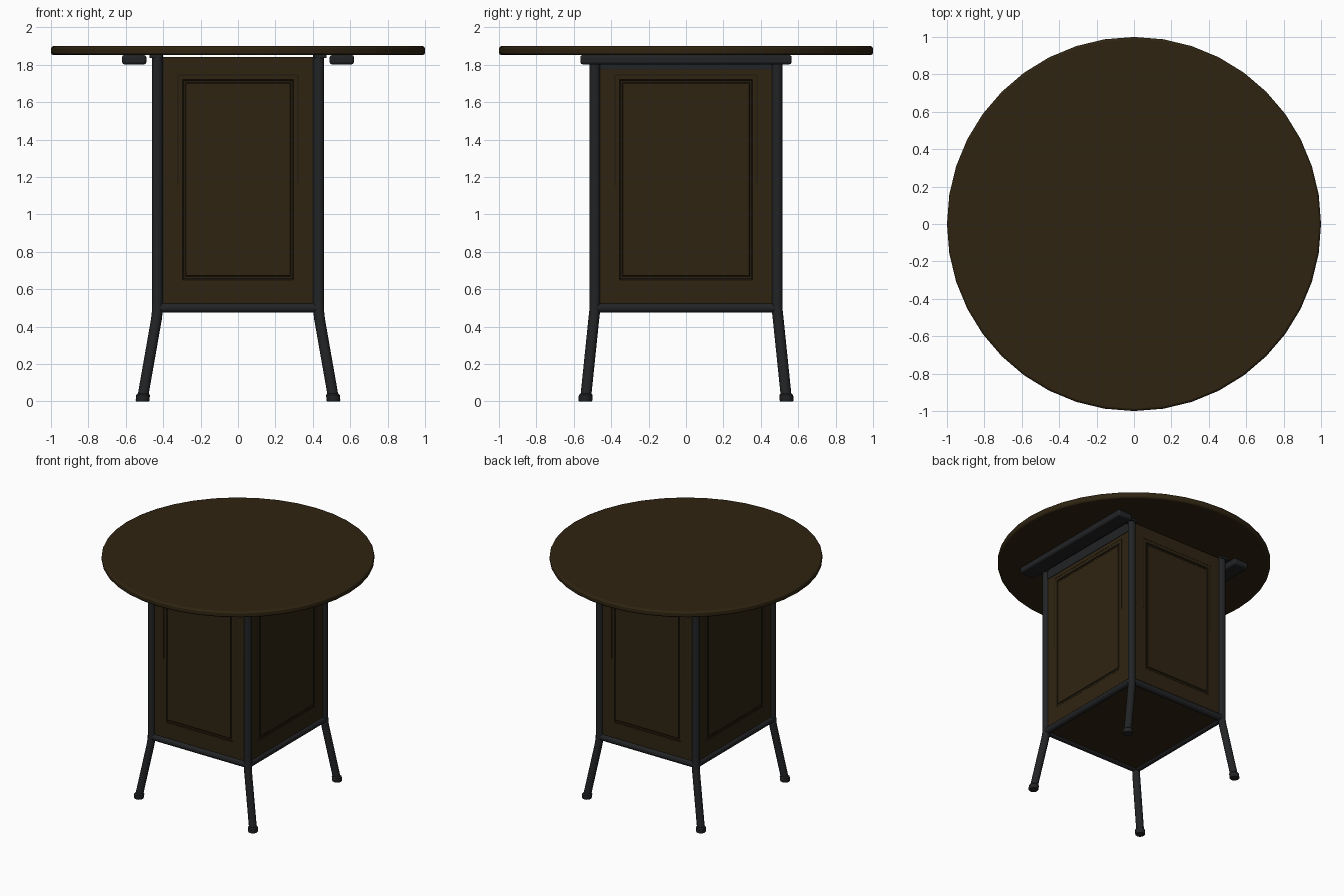
import bpy, bmesh, math
from mathutils import Matrix, Vector

cube = bpy.data.objects.get("Cube")
if cube:
    bpy.data.objects.remove(cube, do_unlink=True)


def material(name, rgb):
    m = bpy.data.materials.new(name)
    m.use_nodes = True
    m.diffuse_color = (*rgb, 1)
    m.node_tree.nodes["Principled BSDF"].inputs["Base Color"].default_value = (*rgb, 1)
    return m


wood = material("dark_brown_wood", (0.028, 0.0175, 0.0057))
groove = material("groove_brown", (0.013, 0.009, 0.004))
metal = material("charcoal_metal", (0.016, 0.017, 0.0185))


def finish(name, bm, mats, smooth=True, bevel=0):
    bmesh.ops.recalc_face_normals(bm, faces=bm.faces)
    mesh = bpy.data.meshes.new(name)
    bm.to_mesh(mesh)
    bm.free()
    ob = bpy.data.objects.new(name, mesh)
    bpy.context.collection.objects.link(ob)
    for m in mats:
        mesh.materials.append(m)
    if bevel:
        mod = ob.modifiers.new("Rounded edges", 'BEVEL')
        mod.width, mod.segments = bevel, 2
    if smooth:
        bpy.ops.object.select_all(action='DESELECT')
        ob.select_set(True)
        bpy.context.view_layer.objects.active = ob
        bpy.ops.object.shade_smooth_by_angle(angle=math.radians(40))
    return ob


def box(name, center, size, mat, bevel=0):
    bm = bmesh.new()
    bmesh.ops.create_cube(bm, size=1, matrix=Matrix.Translation(center) @ Matrix.Diagonal((*size, 1)))
    return finish(name, bm, [mat], bevel > 0, bevel)


def rod(name, a, b, radius):
    a, b = Vector(a), Vector(b)
    turn = (b - a).to_track_quat('Z', 'Y').to_matrix().to_4x4()
    bm = bmesh.new()
    bmesh.ops.create_cone(bm, cap_ends=True, segments=12, radius1=radius, radius2=radius,
                          depth=(b - a).length, matrix=Matrix.Translation((a + b) / 2) @ turn)
    return finish(name, bm, [metal])


def leg(name, sx, sy):
    # Upright post, splayed lower leg and wider foot swept as one tube
    path = [(0.51, 0.538, 0, 0.034), (0.51, 0.538, 0.006, 0.037), (0.508, 0.536, 0.034, 0.037),
            (0.506, 0.534, 0.042, 0.029), (0.436, 0.493, 0.44, 0.029),
            (0.431, 0.488, 0.485, 0.029), (0.431, 0.487, 0.53, 0.029), (0.431, 0.487, 1.853, 0.029)]
    bm = bmesh.new()
    rings = [[bm.verts.new((sx * x + r * math.cos(k * math.tau / 12),
                            sy * y + r * math.sin(k * math.tau / 12), z)) for k in range(12)]
             for x, y, z, r in path]
    for low, high in zip(rings, rings[1:]):
        for k in range(12):
            n = (k + 1) % 12
            bm.faces.new((low[k], low[n], high[n], high[k]))
    bm.faces.new(rings[0])
    bm.faces.new(rings[-1])
    return finish(name, bm, [metal])


def panel(name, half, top, reach, angle):
    # Nested rectangles from the back edge to the raised field: half width, bottom, top, depth
    inner = half - 0.105
    rects = [(half, 0.51, top, -0.018), (half, 0.51, top, 0),
             (inner, 0.65, 1.72, 0), (inner - 0.006, 0.656, 1.714, -0.005),
             (inner - 0.014, 0.668, 1.706, -0.005), (inner - 0.019, 0.674, 1.70, 0)]
    bm = bmesh.new()
    turn = Matrix.Rotation(angle, 4, 'Z')
    loops = [[bm.verts.new(turn @ Vector((x, -reach - d, z)))
              for x, z in ((-w, lo), (w, lo), (w, hi), (-w, hi))] for w, lo, hi, d in rects]
    for i, (a, b) in enumerate(zip(loops, loops[1:])):
        for k in range(4):
            n = (k + 1) % 4
            f = bm.faces.new((a[k], a[n], b[n], b[k]))
            f.material_index = 1 if i in (2, 4) else 0
    bm.faces.new(loops[0])
    bm.faces.new(loops[-1])
    finish(name, bm, [wood, groove], False)

    # Fine scored line around the upper part of the panel
    bm = bmesh.new()
    line = inner + 0.025
    for x, z, w, h in ((-line, 1.45, 0.004, 0.59), (line, 1.45, 0.004, 0.59), (0, 1.745, 2 * line, 0.004)):
        bmesh.ops.create_cube(bm, size=1, matrix=turn @ Matrix.Translation((x, -reach, z))
                              @ Matrix.Diagonal((w, 0.003, h, 1)))
    finish(name + "_scored_line", bm, [groove], False)


# Round table top
bm = bmesh.new()
bmesh.ops.create_cone(bm, cap_ends=True, segments=40, radius1=1, radius2=1, depth=0.047,
                      matrix=Matrix.Translation((0, 0, 1.8755)))
finish("table_top", bm, [wood], bevel=0.012)

# Legs and the small mounting plates at their tops
for sx, side in ((1, "left"), (-1, "right")):
    for sy, end in ((-1, "front"), (1, "back")):
        leg(f"{end}_{side}_leg", sx, sy)
        box(f"{end}_{side}_mounting_plate", (sx * 0.44, sy * 0.487, 1.845),
            (0.065, 0.07, 0.016), metal)

# Lower rails
for s, side, end in ((1, "left", "back"), (-1, "right", "front")):
    rod(f"{side}_lower_rail", (s * 0.431, -0.487, 0.5), (s * 0.431, 0.487, 0.5), 0.026)
    rod(f"{end}_lower_rail", (-0.431, s * 0.487, 0.5), (0.431, s * 0.487, 0.5), 0.026)
    # Support bars under the top, outside the cabinet
    box(f"{side}_support_bar", (s * 0.555, 0, 1.827), (0.13, 1.13, 0.05), metal, 0.012)
    # Dark upper strip on the side panels
    box(f"{side}_upper_strip", (s * 0.437, 0, 1.812), (0.008, 0.92, 0.075), metal)

# Cabinet floor and four panels
box("cabinet_floor", (0, 0, 0.5), (0.85, 0.96, 0.02), wood)
panel("front_panel", 0.401, 1.842, 0.492, 0)
panel("back_panel", 0.401, 1.842, 0.492, math.pi)
panel("left_panel", 0.46, 1.85, 0.437, math.pi / 2)
panel("right_panel", 0.46, 1.85, 0.437, -math.pi / 2)
